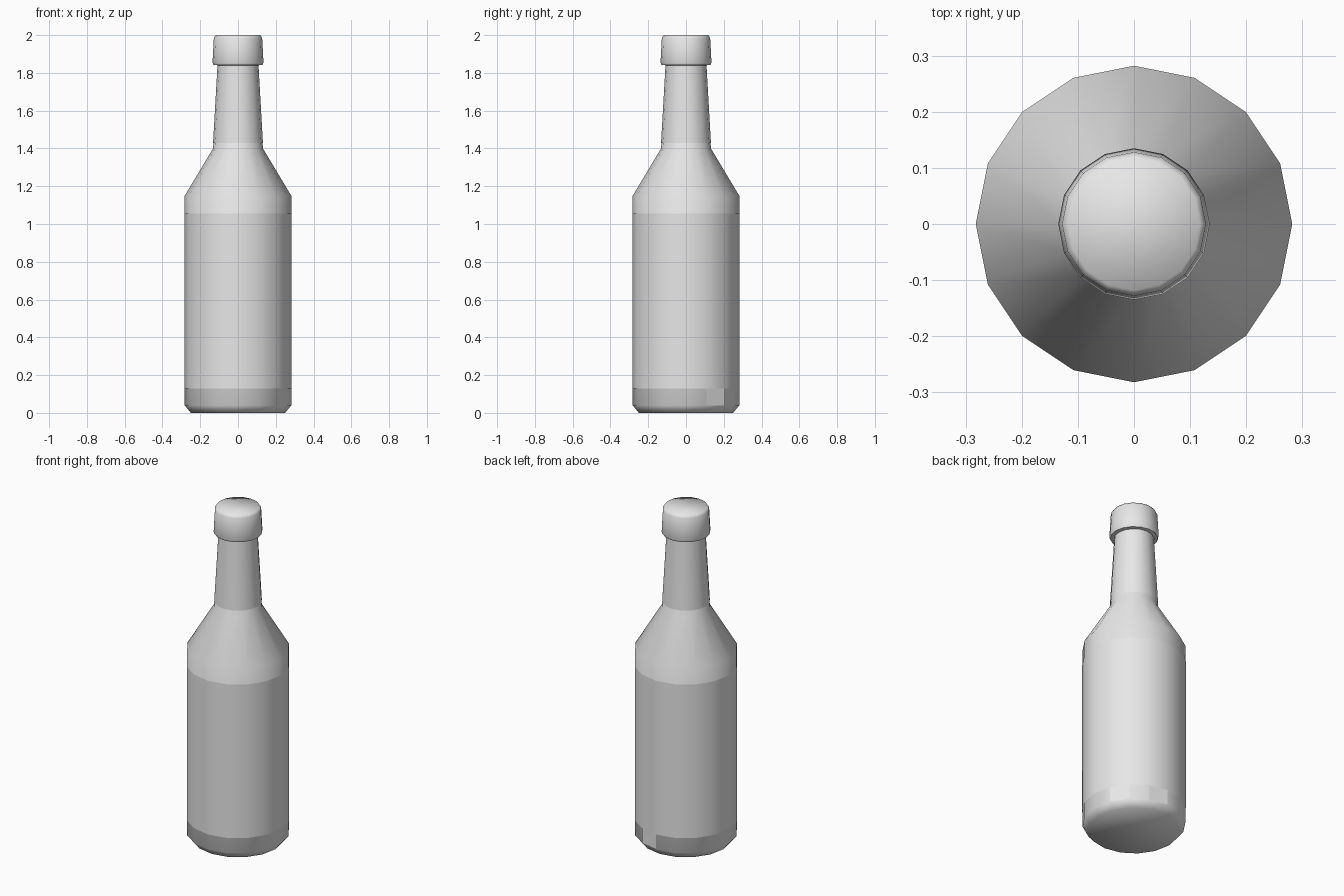
import bpy
import bmesh
from math import sin, cos, pi

SIDES = 16

cube = bpy.data.objects.get("Cube")
if cube:
    bpy.data.objects.remove(cube, do_unlink=True)

grey = bpy.data.materials.new("plain_grey")
grey.use_nodes = True
grey.diffuse_color = (0.8, 0.8, 0.8, 1)
grey.node_tree.nodes["Principled BSDF"].inputs["Base Color"].default_value = (0.8, 0.8, 0.8, 1)


def lathe(name, profile, columns=range(SIDES), cap_start=False, cap_end=False, angle=None):
    """Turn a (radius, height) profile into a sixteen-sided smooth shell."""
    bm = bmesh.new()
    rings = []
    for r, z in profile:
        rings.append([bm.verts.new((r * cos(2 * pi * i / SIDES), r * sin(2 * pi * i / SIDES), z))
                      for i in range(SIDES)])
    for low, high in zip(rings, rings[1:]):
        for i in columns:
            j = (i + 1) % SIDES
            bm.faces.new((low[i], low[j], high[j], high[i]))
    if cap_start:
        bm.faces.new(rings[0][::-1])
    if cap_end:
        bm.faces.new(rings[-1])
    loose = [v for v in bm.verts if not v.link_faces]
    bmesh.ops.delete(bm, geom=loose, context='VERTS')
    mesh = bpy.data.meshes.new(name)
    bm.to_mesh(mesh)
    bm.free()
    mesh.materials.append(grey)
    obj = bpy.data.objects.new(name, mesh)
    bpy.context.collection.objects.link(obj)
    if angle is None:
        mesh.shade_smooth()
    else:
        bpy.ops.object.select_all(action='DESELECT')
        obj.select_set(True)
        bpy.context.view_layer.objects.active = obj
        bpy.ops.object.shade_smooth_by_angle(angle=angle)
    return obj


# Glass body with chamfered foot, sloping shoulder and tapered neck
lathe("bottle_body",
      [(0.25, 0), (0.282, 0.04), (0.282, 1.15), (0.132, 1.4), (0.105, 1.86)],
      cap_start=True, angle=1.0)

# Wrapped labels lying just over the glass
lathe("body_label", [(0.284, 0.13), (0.284, 1.055)])
lathe("neck_label", [(0.132, 1.43), (0.108, 1.85)])

# Two small tabs under the body label
for name, column in (("right_label_tab", 1), ("back_label_tab", 3)):
    lathe(name, [(0.284, 0.04), (0.284, 0.13)], columns=[column], angle=0.1)

# Bottle cap with a rolled lower lip and slightly domed top
lathe("cap", [(0.105, 1.84), (0.13, 1.842), (0.135, 1.855), (0.128, 1.985), (0.118, 2.0)],
      cap_start=True, cap_end=True, angle=1.0)
